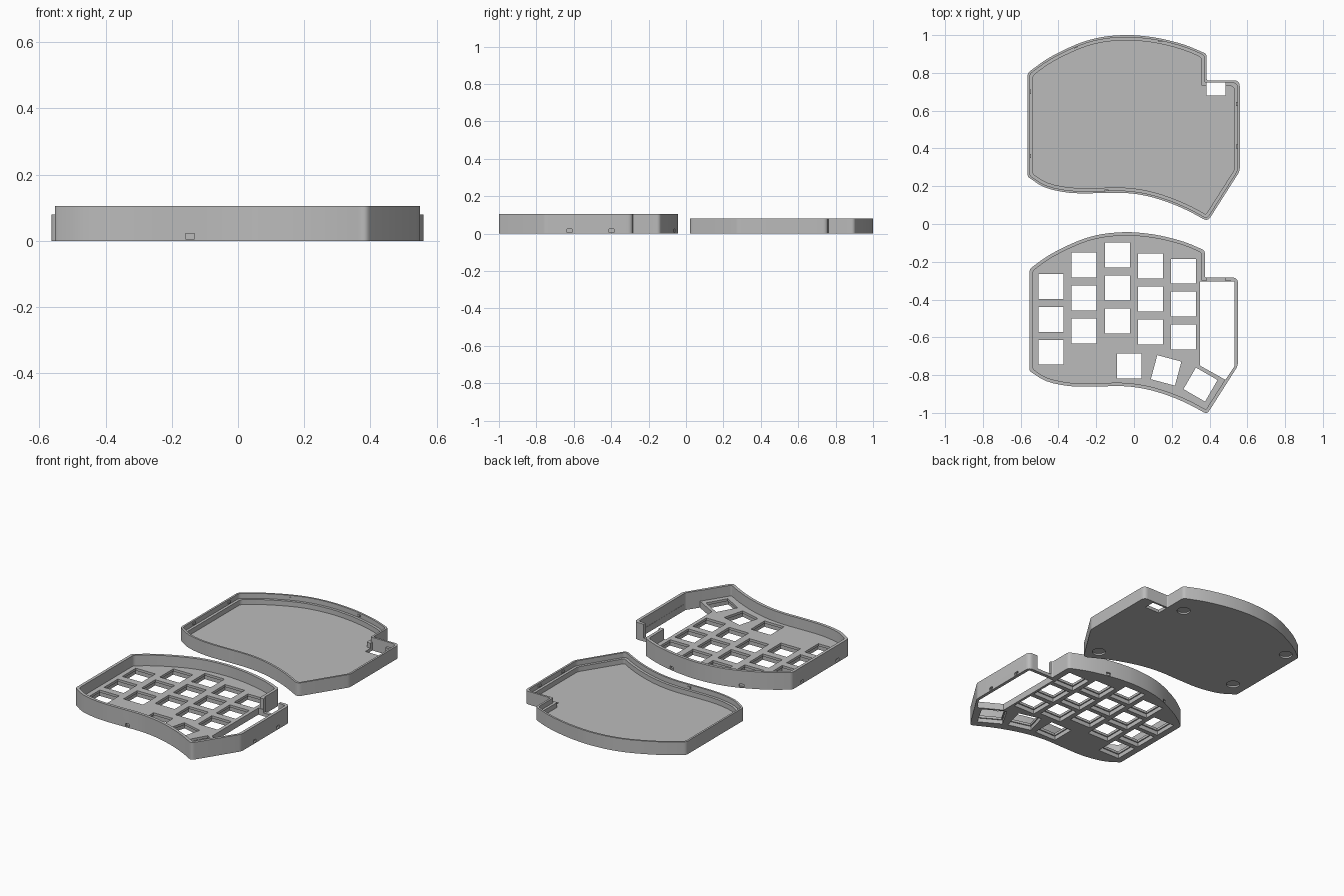
import bpy, bmesh, math
from mathutils import Vector, Matrix

if "Cube" in bpy.data.objects:
    bpy.data.objects.remove(bpy.data.objects["Cube"])

GREY = bpy.data.materials.new("plain_grey")
GREY.diffuse_color = (0.5, 0.5, 0.5, 1)
GREY.use_nodes = True
GREY.node_tree.nodes["Principled BSDF"].inputs["Base Color"].default_value = GREY.diffuse_color


def spline(pts, steps=3):
    """Catmull-Rom curve through the points, as (x, y, corner radius)."""
    p = [Vector(q) for q in pts]
    p = [2 * p[0] - p[1]] + p + [2 * p[-1] - p[-2]]
    out = []
    for i in range(1, len(p) - 2):
        a, b, c, d = p[i - 1:i + 3]
        for s in range(steps):
            t = s / steps
            v = 0.5 * (2 * b + (c - a) * t + (2 * a - 5 * b + 4 * c - d) * t * t
                       + (3 * b - a - 3 * c + d) * t ** 3)
            out.append((v.x, v.y, 0))
    return out + [(pts[-1][0], pts[-1][1], 0)]


# Outer contour, counter-clockwise, with corner radii
bottom = spline([(-.563, .25), (-.47, .193), (-.34, .165), (-.2, .163), (-.06, .165),
                 (.06, .15), (.18, .115), (.29, .068), (.39, .013)])
top = spline([(.385, .90), (.27, .948), (.14, .982), (.03, .997), (-.06, 1.0),
              (-.18, .988), (-.30, .953), (-.45, .88), (-.563, .80)])
bottom[0] = bottom[0][:2] + (.02,)
bottom[-1] = bottom[-1][:2] + (.03,)
top[0] = top[0][:2] + (.025,)
top[-1] = top[-1][:2] + (.03,)
CONTOUR = bottom + [(.56, .28, .06), (.56, .76, .03), (.385, .76, .008)] + top


def outline(inset, dy=0):
    """Contour moved inwards, then with its corners rounded."""
    n = len(CONTOUR)
    base = [Vector(c[:2]) for c in CONTOUR]
    pts = []
    for i in range(n):
        e1 = (base[i] - base[i - 1]).normalized()
        e2 = (base[(i + 1) % n] - base[i]).normalized()
        n1, n2 = Vector((-e1.y, e1.x)), Vector((-e2.y, e2.x))
        pts.append(base[i] + (n1 + n2) * inset / (1 + n1.dot(n2)))
    out = []
    for i in range(n):
        r, p = CONTOUR[i][2], pts[i]
        if not r:
            out.append(p)
            continue
        a, b = pts[i - 1] - p, pts[(i + 1) % n] - p
        t = min(r / math.tan(a.angle(b) / 2), .8 * a.length, .8 * b.length)
        a, b = p + a.normalized() * t, p + b.normalized() * t
        for k in range(7):
            u = k / 6
            out.append(a * (1 - u) ** 2 + p * 2 * u * (1 - u) + b * u * u)
    return [(q.x, q.y + dy) for q in out]


def prism(name, pts, z0, z1):
    """Upright solid from a flat contour."""
    bm = bmesh.new()
    face = bm.faces.new([bm.verts.new((x, y, z0)) for x, y in pts])
    ext = bmesh.ops.extrude_face_region(bm, geom=[face])["geom"]
    for v in ext:
        if isinstance(v, bmesh.types.BMVert):
            v.co.z = z1
    bmesh.ops.recalc_face_normals(bm, faces=bm.faces)
    me = bpy.data.meshes.new(name)
    bm.to_mesh(me)
    bm.free()
    me.materials.append(GREY)
    ob = bpy.data.objects.new(name, me)
    bpy.context.collection.objects.link(ob)
    return ob


def block(name, x, y, w, d, z0, z1, angle=0):
    rot = Matrix.Rotation(math.radians(angle), 2)
    quad = [(-w / 2, -d / 2), (w / 2, -d / 2), (w / 2, d / 2), (-w / 2, d / 2)]
    return prism(name, [tuple(rot @ Vector(q) + Vector((x, y))) for q in quad], z0, z1)


def combine(target, other, operation="DIFFERENCE"):
    """Boolean one solid with another and drop the helper."""
    mod = target.modifiers.new("cut", "BOOLEAN")
    mod.operation, mod.solver, mod.object = operation, "EXACT", other
    dg = bpy.context.evaluated_depsgraph_get()
    dg.update()
    me = bpy.data.meshes.new_from_object(target.evaluated_get(dg))
    target.modifiers.clear()
    target.data = me
    bpy.data.objects.remove(other)


# Snap positions shared by both halves: x, y, angle
SNAPS = [(-.551, .70, 90), (-.551, .36, 90), (.548, .635, 90), (.548, .41, 90),
         (-.31, .939, 22), (.14, .971, -13), (-.145, .175, 0)]

# Bottom tray: floor, inner wall with ledge, thin outer lip
tray = prism("bottom_tray", outline(0), 0, .08)
combine(tray, prism("lip_cut", outline(.012), .05, .2))
combine(tray, prism("cavity_cut", outline(.028), .02, .2))
# Cable opening beside the notch
combine(tray, block("port_cut", .435, .714, .10, .068, -.1, .06))
# Round foot recesses underneath
for x, y in [(.29, .79), (.36, .115), (-.485, .78), (-.47, .325)]:
    ring = [(x + .038 * math.cos(math.tau * k / 32), y + .038 * math.sin(math.tau * k / 32))
            for k in range(32)]
    combine(tray, prism("foot_cut", ring, -.1, .01))
# Snap bumps on the inside of the lip
for x, y, a in SNAPS:
    combine(tray, block("snap_bump", x, y, .022, .014, .058, .07, a), "UNION")

# Key plate with surrounding wall
SHIFT = -1 - min(y for x, y in outline(.01))
plate = prism("key_plate", outline(.01, SHIFT), 0, .105)
combine(plate, prism("wall_cut", outline(.028, SHIFT), .04, .2))
# Open controller bay and its port gap
combine(plate, prism("bay_cut", [(.35, -.304), (.531, -.304), (.531, -.755),
                                 (.484, -.825), (.35, -.75)], -.1, .2))
combine(plate, block("port_gap", .435, -.29, .10, .05, .02, .2))
# Key holes with a wider pocket underneath: five columns and a thumb arc
KEYS = [(x, y - .1745 * row, 0) for x, y in
        [(-.44, -.33), (-.265, -.218), (-.088, -.165), (.088, -.222), (.262, -.25)]
        for row in range(3)]
KEYS += [(-.025, -.752, 0), (.17, -.775, -15), (.352, -.85, -30)]
for x, y, a in KEYS:
    combine(plate, block("key_hole", x, y, .132, .132, -.1, .2 if a == 0 else .1, a))
    combine(plate, block("key_pocket", x, y, .146, .146, -.1, .025, a))
# Snap slots around the outer wall
for x, y, a in SNAPS:
    combine(plate, block("snap_slot", x, y + SHIFT, .028, .022, .006, .023, a))

# Smooth the curved walls and keep the edges sharp
for ob in (tray, plate):
    bpy.ops.object.select_all(action="DESELECT")
    ob.select_set(True)
    bpy.context.view_layer.objects.active = ob
    bpy.ops.object.shade_smooth_by_angle(angle=math.radians(25))
